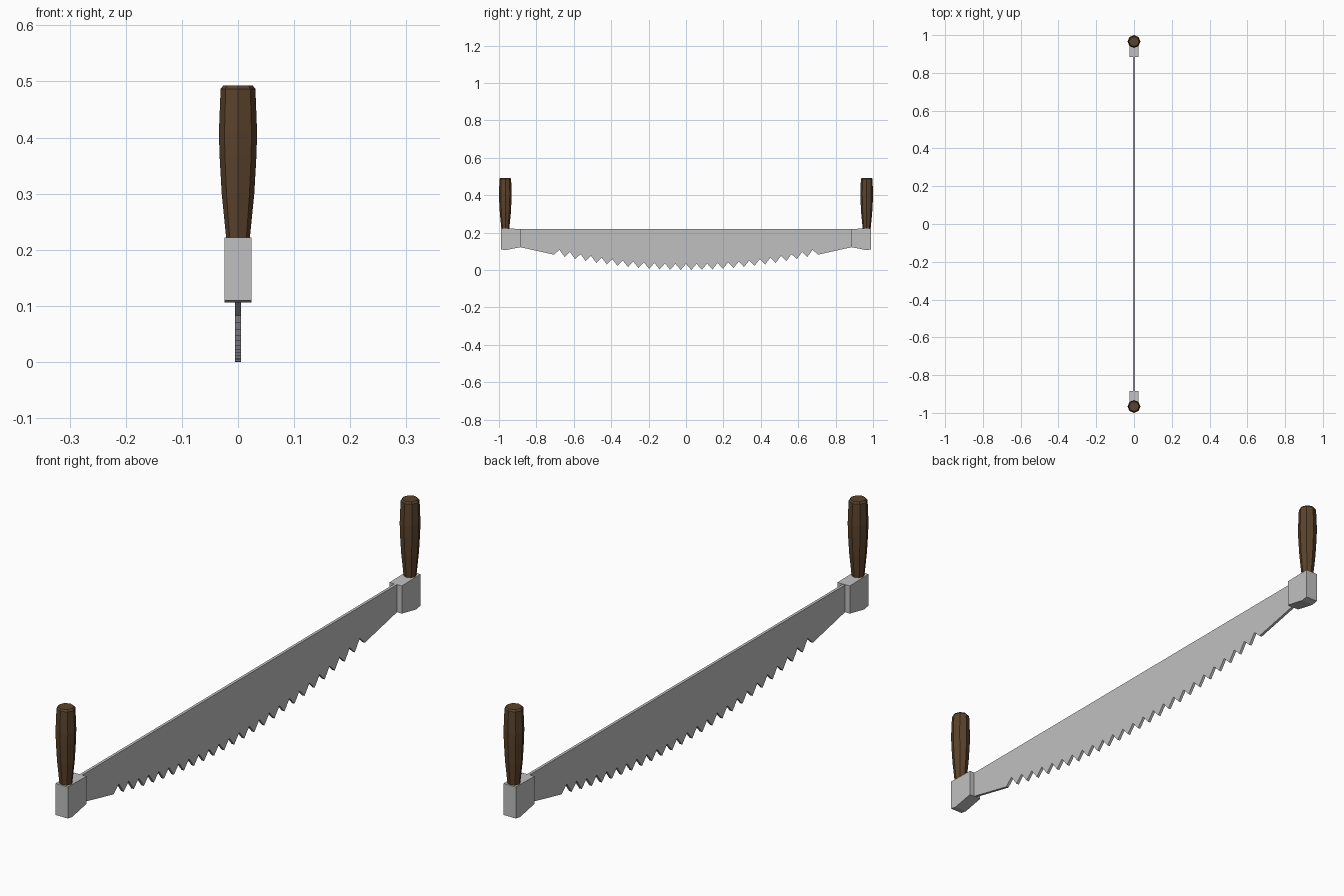
import bpy, bmesh, math

if "Cube" in bpy.data.objects:
    bpy.data.objects.remove(bpy.data.objects["Cube"], do_unlink=True)


def material(name, rgb):
    m = bpy.data.materials.new(name)
    m.use_nodes = True
    m.diffuse_color = (*rgb, 1)
    bsdf = m.node_tree.nodes["Principled BSDF"]
    bsdf.inputs["Base Color"].default_value = (*rgb, 1)
    bsdf.inputs["Roughness"].default_value = 0.7
    return m


STEEL = material("grey steel", (0.53, 0.53, 0.53))
WOOD = material("dark brown wood", (0.105, 0.056, 0.025))


def finish(bm, name, mat):
    bmesh.ops.recalc_face_normals(bm, faces=bm.faces)
    mesh = bpy.data.meshes.new(name)
    bm.to_mesh(mesh)
    bm.free()
    mesh.materials.append(mat)
    obj = bpy.data.objects.new(name, mesh)
    bpy.context.collection.objects.link(obj)
    return obj


def slab(name, outline, half, mat):
    """Extrude a (y, z) outline across x."""
    bm = bmesh.new()
    face = bm.faces.new([bm.verts.new((-half, y, z)) for y, z in outline])
    ext = bmesh.ops.extrude_face_region(bm, geom=[face])
    moved = [g for g in ext["geom"] if isinstance(g, bmesh.types.BMVert)]
    bmesh.ops.translate(bm, verts=moved, vec=(2 * half, 0, 0))
    return finish(bm, name, mat)


def turned(name, profile, y, sides, mat):
    """Faceted solid of (radius, z) rings standing at y."""
    bm = bmesh.new()
    rings = []
    for r, z in profile:
        angles = [2 * math.pi * i / sides for i in range(sides)]
        rings.append([bm.verts.new((r * math.cos(a), y + r * math.sin(a), z)) for a in angles])
    for low, high in zip(rings, rings[1:]):
        for i in range(sides):
            j = (i + 1) % sides
            bm.faces.new((low[i], low[j], high[j], high[i]))
    bm.faces.new(rings[0][::-1])
    bm.faces.new(rings[-1])
    return finish(bm, name, mat)


# Toothed blade with a bowed cutting edge
TEETH, REACH, DEPTH = 25, 0.705, 0.033
pitch = 2 * REACH / TEETH
edge = []
for i in range(2 * TEETH + 1):
    y = -REACH + i * pitch / 2
    edge.append((y, 0.165 * y * y + (DEPTH if i % 2 else 0)))
blade = [(-0.9, 0.125)] + edge + [(0.9, 0.125), (0.9, 0.22), (-0.9, 0.218)]
slab("blade", blade, 0.005, STEEL)

# Sockets and upright grips at both ends
SOCKET = [(0.885, 0.122), (0.965, 0.106), (0.99, 0.11), (0.99, 0.222), (0.885, 0.22)]
GRIP = [(0.021, 0.22), (0.029, 0.3), (0.033, 0.37), (0.034, 0.41),
        (0.031, 0.487), (0.026, 0.493)]
for side, s in (("front", -1), ("back", 1)):
    slab(side + "_socket", [(s * y, z) for y, z in SOCKET], 0.024, STEEL)
    turned(side + "_handle", GRIP, s * 0.966, 8, WOOD)
